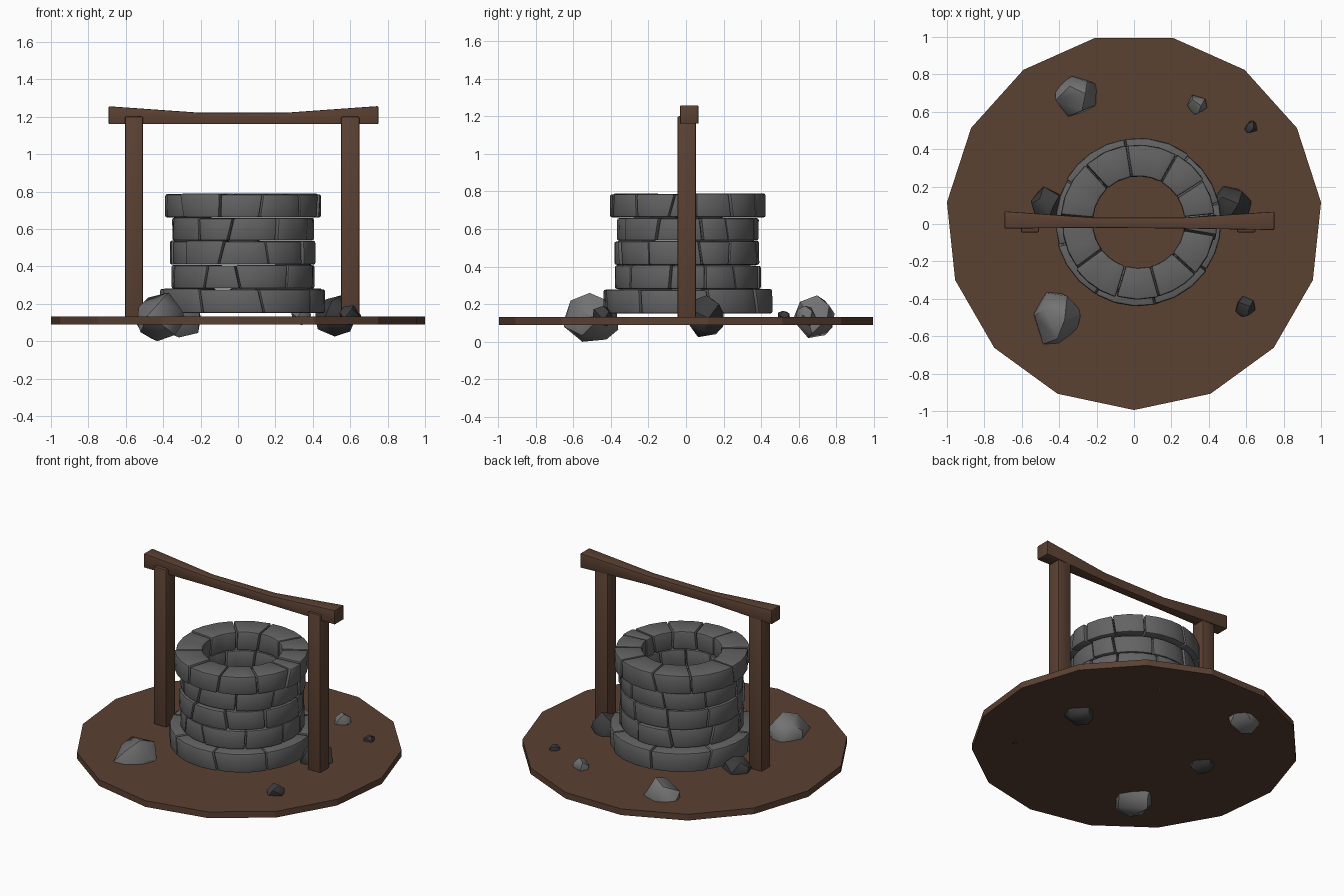
import bpy, bmesh, math, random
from mathutils import Vector

if "Cube" in bpy.data.objects:
    bpy.data.objects.remove(bpy.data.objects["Cube"])

random.seed(4)


def material(name, rgb):
    m = bpy.data.materials.new(name)
    m.diffuse_color = (*rgb, 1)
    m.use_nodes = True
    m.node_tree.nodes["Principled BSDF"].inputs["Base Color"].default_value = m.diffuse_color
    return m


WOOD = material("brown", (0.105, 0.052, 0.032))
STONE = material("wall grey", (0.125, 0.125, 0.125))
LIGHT = material("light rock grey", (0.17, 0.17, 0.17))
DARK = material("dark rock grey", (0.045, 0.045, 0.045))


def finish(bm, name, mat, bevel=0.0, segments=2, smooth=35):
    bmesh.ops.recalc_face_normals(bm, faces=bm.faces)
    if bevel:
        sharp = [e for e in bm.edges if e.calc_face_angle(0) > math.radians(40)]
        bmesh.ops.bevel(bm, geom=sharp, offset=bevel, segments=segments,
                        profile=0.5, affect='EDGES', clamp_overlap=True)
    me = bpy.data.meshes.new(name)
    bm.to_mesh(me)
    bm.free()
    me.materials.append(mat)
    ob = bpy.data.objects.new(name, me)
    bpy.context.collection.objects.link(ob)
    bpy.ops.object.select_all(action='DESELECT')
    ob.select_set(True)
    bpy.context.view_layer.objects.active = ob
    bpy.ops.object.shade_smooth_by_angle(angle=math.radians(smooth))
    return ob


def loft(bm, sections):
    """Skin a row of four-point sections and cap both ends."""
    rows = [[bm.verts.new(p) for p in s] for s in sections]
    for a, b in zip(rows, rows[1:]):
        for i in range(4):
            j = (i + 1) % 4
            bm.faces.new((a[i], a[j], b[j], b[i]))
    bm.faces.new(rows[0])
    bm.faces.new(rows[-1])


# Ground disc with fifteen sides
bm = bmesh.new()
R = 1.0055
ring = [bm.verts.new((R * math.cos(a), 0.011 + R * math.sin(a), 0.09))
        for a in (math.radians(-90 + 24 * i) for i in range(15))]
base = bm.faces.new(ring)
top = bmesh.ops.extrude_face_region(bm, geom=[base])
bmesh.ops.translate(bm, vec=(0, 0, 0.042),
                    verts=[v for v in top["geom"] if isinstance(v, bmesh.types.BMVert)])
finish(bm, "ground_disc", WOOD, smooth=20)

# Posts
for name, x0, x1 in (("left_post", -0.605, -0.508), ("right_post", 0.552, 0.65)):
    bm = bmesh.new()
    loft(bm, [[(x0, -0.045, z), (x1, -0.045, z), (x1, 0.053, z), (x0, 0.053, z)]
              for z in (0.11, 1.2)])
    finish(bm, name, WOOD, bevel=0.008)

# Crossbeam, thinner in the middle
bm = bmesh.new()
loft(bm, [[(x, y0, 1.16), (x, y1, 1.16), (x, y1, z), (x, y0, z)]
          for x, y0, y1, z in ((-0.692, -0.024, 0.068, 1.256), (-0.21, -0.02, 0.034, 1.222),
                               (0.26, -0.024, 0.034, 1.222), (0.75, -0.032, 0.066, 1.257))])
finish(bm, "crossbeam", WOOD, bevel=0.005)

# Well wall: courses of (bottom, top, outer radius, inner radius, joint angles)
COURSES = [
    (0.150, 0.279, 0.447, 0.26, (-120, -77, -35, 15, 55, 100, 148, 195)),
    (0.281, 0.407, 0.385, 0.25, (-121, -94, -52, -14, 14, 41, 80, 115, 155, 195)),
    (0.409, 0.536, 0.387, 0.25, (-107, -70, -33, 10, 36, 75, 112, 150, 190, 218)),
    (0.538, 0.660, 0.385, 0.25, (-128, -100, -61, -25, 11, 33, 70, 108, 148, 190)),
    (0.662, 0.787, 0.416, 0.245, (-142, -107, -76, -42, -12, 6, 34, 61, 101, 133, 176)),
]
for c, (z0, z1, r_out, r_in, joints) in enumerate(COURSES, 1):
    skew = [random.uniform(-2.5, 2.5) for _ in joints]
    bm_all = bmesh.new()
    for i, a in enumerate(joints):
        j = (i + 1) % len(joints)
        b = joints[j] + (360 if j == 0 else 0)
        n = max(2, round((b - a) / 13))
        ro = r_out + random.uniform(-0.008, 0.006)
        lift = random.uniform(-0.003, 0.003)
        sections = []
        for k in range(n + 1):
            t = k / n
            def point(r, z, side):
                gap = math.degrees(0.003 / r)
                s = a + side * skew[i] + gap
                e = b + side * skew[j] - gap
                w = math.radians(s + (e - s) * t)
                return (0.025 + r * math.cos(w), 0.01 + r * math.sin(w), z)
            sections.append([point(r_in, z0, -1), point(ro, z0, -1),
                             point(ro, z1 + lift, 1), point(r_in, z1 + lift, 1)])
        loft(bm_all, sections)
    finish(bm_all, f"stone_course_{c}", STONE, bevel=0.011)


# Rocks: convex hulls of scattered points, fitted to a box
def rock(name, mat, lo, hi, seed, count=16):
    rnd = random.Random(seed)
    pts = []
    for i in range(count):
        z = 1 - 2 * (i + 0.5) / count
        a = i * 2.39996 + rnd.uniform(-0.3, 0.3)
        r = math.sqrt(1 - z * z)
        pts.append(Vector((r * math.cos(a), r * math.sin(a), z)) * rnd.uniform(0.92, 1.05))
    mn = [min(p[k] for p in pts) for k in range(3)]
    mx = [max(p[k] for p in pts) for k in range(3)]
    bm = bmesh.new()
    for p in pts:
        bm.verts.new([lo[k] + (p[k] - mn[k]) / (mx[k] - mn[k]) * (hi[k] - lo[k])
                      for k in range(3)])
    hull = bmesh.ops.convex_hull(bm, input=bm.verts)
    loose = [g for g in hull["geom_interior"] if isinstance(g, bmesh.types.BMVert)]
    bmesh.ops.delete(bm, geom=loose, context='VERTS')
    finish(bm, name, mat, smooth=45)


rock("large_front_rock", LIGHT, (-0.54, -0.65, 0.0), (-0.28, -0.36, 0.26), 1)
rock("large_back_rock", LIGHT, (-0.42, 0.575, 0.02), (-0.20, 0.79, 0.247), 2)
rock("small_back_rock", LIGHT, (0.285, 0.585, 0.085), (0.39, 0.69, 0.192), 3, 12)
rock("pebble", DARK, (0.592, 0.488, 0.105), (0.657, 0.552, 0.165), 4, 12)
rock("small_front_rock", DARK, (0.543, -0.495, 0.085), (0.648, -0.385, 0.192), 5, 12)
rock("right_wall_rock", DARK, (0.415, 0.0, 0.025), (0.63, 0.2, 0.247), 6)
rock("left_wall_rock", DARK, (-0.55, 0.03, 0.04), (-0.37, 0.2, 0.21), 7)
